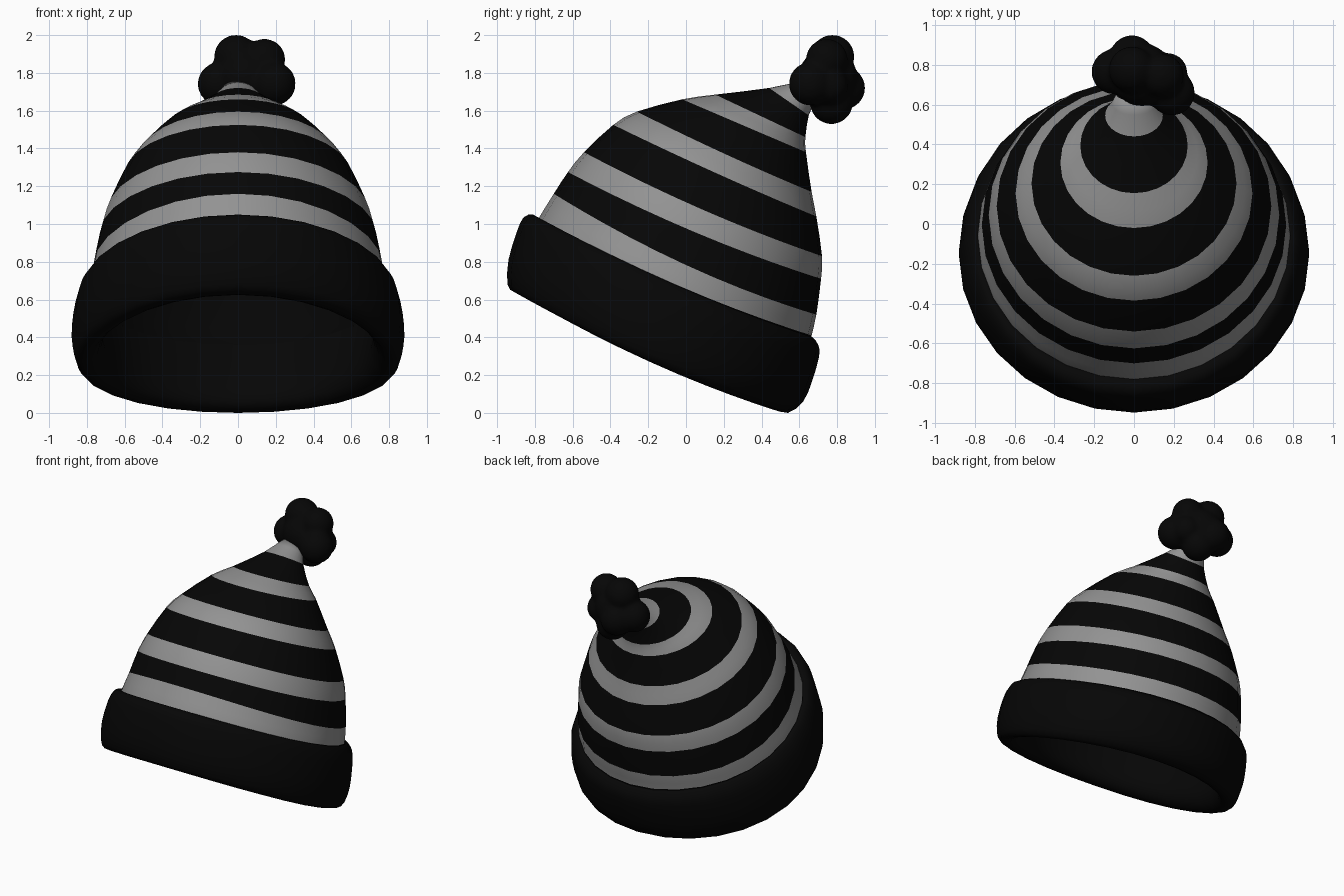
import bpy, bmesh, math

if "Cube" in bpy.data.objects:
    bpy.data.objects.remove(bpy.data.objects["Cube"])

N = 28  # sides of every ring


def material(name, c):
    m = bpy.data.materials.new(name)
    m.diffuse_color = (c, c, c, 1)
    m.use_nodes = True
    m.node_tree.nodes["Principled BSDF"].inputs["Base Color"].default_value = m.diffuse_color
    return m


black = material("black wool", 0.0018)
grey = material("grey wool", 0.29)


def finish(bm, name, mats):
    me = bpy.data.meshes.new(name)
    for f in bm.faces:
        f.smooth = True
    bm.to_mesh(me)
    bm.free()
    for m in mats:
        me.materials.append(m)
    ob = bpy.data.objects.new(name, me)
    bpy.context.collection.objects.link(ob)
    return ob


def refine(rings, k):
    """Catmull-Rom interpolation between the given rings."""
    out = []
    for i in range(len(rings) - 1):
        a, b, c, d = (rings[min(max(j, 0), len(rings) - 1)] for j in range(i - 1, i + 3))
        for s in range(k):
            t = s / k
            out.append([0.5 * (2 * q + (r - p) * t + (2 * p - 5 * q + 4 * r - u) * t * t
                               + (3 * q - p - 3 * r + u) * t ** 3)
                        for p, q, r, u in zip(a, b, c, d)])
    return out + [list(rings[-1])]


def loft(name, rings, mats, k=2, rule=None, cap=False, flip=False):
    """Ring = front y, front z, back y, back z, half width, sag of the sides."""
    bm = bmesh.new()
    loops = []
    for fy, fz, by, bz, w, sag in refine(rings, k):
        loop = []
        for i in range(N):
            a = 2 * math.pi * i / N
            c, s = math.cos(a), math.sin(a)
            loop.append(bm.verts.new((w * s, (fy + by) / 2 + c * (fy - by) / 2,
                                      (fz + bz) / 2 + c * (fz - bz) / 2 - sag * s * s)))
        loops.append(loop)
    for j in range(len(loops) - 1):
        for i in range(N):
            n = (i + 1) % N
            q = [loops[j][i], loops[j][n], loops[j + 1][n], loops[j + 1][i]]
            f = bm.faces.new(q[::-1] if flip else q)
            if rule:
                f.material_index = rule(j // k)
    if cap:
        bm.faces.new(loops[-1][::-1] if flip else loops[-1])
    bmesh.ops.recalc_face_normals(bm, faces=bm.faces)
    if name == "lining":  # seen from inside
        bmesh.ops.reverse_faces(bm, faces=bm.faces)
    return finish(bm, name, mats)


# striped crown: one ring at each stripe edge
crown = [(-0.79, 1.0, 0.66, 0.37, 0.785, 0.04),
         (-0.78, 1.03, 0.665, 0.41, 0.785, 0.04),
         (-0.70, 1.16, 0.69, 0.52, 0.765, 0.055),
         (-0.625, 1.275, 0.715, 0.71, 0.73, 0.035),
         (-0.54, 1.38, 0.72, 0.83, 0.69, 0.03),
         (-0.385, 1.525, 0.69, 1.04, 0.595, 0.01),
         (-0.26, 1.595, 0.665, 1.17, 0.515, 0.01),
         (-0.02, 1.66, 0.635, 1.38, 0.37, 0),
         (0.155, 1.685, 0.632, 1.46, 0.27, 0),
         (0.44, 1.72, 0.65, 1.575, 0.145, 0),
         (0.62, 1.76, 0.68, 1.64, 0.09, 0)]
loft("striped_crown", crown, [black, grey], rule=lambda seg: seg % 2, cap=True)

# thin dark lining just inside the crown
lining = [(fy + 0.016, fz - 0.01, by - 0.016, bz - 0.01, w - 0.016, sag)
          for fy, fz, by, bz, w, sag in crown[:10]]
loft("lining", lining, [black], cap=True)

# rolled cuff, from the crown over the outside and back in
cuff = [(-0.77, 1.02, 0.65, 0.40, 0.77, 0.04),
        (-0.81, 1.05, 0.67, 0.40, 0.80, 0.04),
        (-0.86, 1.035, 0.70, 0.36, 0.83, 0.04),
        (-0.895, 0.96, 0.705, 0.30, 0.86, 0.04),
        (-0.94, 0.81, 0.665, 0.16, 0.88, 0.03),
        (-0.945, 0.68, 0.62, 0.06, 0.875, 0.02),
        (-0.91, 0.64, 0.54, 0.0, 0.85, 0.045),
        (-0.84, 0.625, 0.46, 0.03, 0.775, 0.045),
        (-0.785, 0.68, 0.46, 0.10, 0.725, 0.04),
        (-0.77, 0.80, 0.52, 0.20, 0.725, 0.04),
        (-0.775, 0.99, 0.64, 0.36, 0.765, 0.04)]
loft("cuff", cuff, [black], flip=True)

# pompom made of round lobes melted together: x, y, z, radius
bm = bmesh.new()
for x, y, z, r in [(0.04, 0.75, 1.77, 0.16), (-0.01, 0.775, 1.885, 0.118),
                   (0.14, 0.745, 1.87, 0.112), (-0.10, 0.765, 1.742, 0.115),
                   (0.19, 0.66, 1.742, 0.117), (-0.01, 0.835, 1.72, 0.115),
                   (0.07, 0.77, 1.642, 0.115), (0.17, 0.76, 1.73, 0.10)]:
    new = bmesh.ops.create_icosphere(bm, subdivisions=3, radius=r)["verts"]
    bmesh.ops.translate(bm, verts=new, vec=(x, y, z))
pom = finish(bm, "pompom", [black])
rm = pom.modifiers.new("melt", "REMESH")
rm.mode = "VOXEL"
rm.voxel_size = 0.015
rm.use_smooth_shade = True
sm = pom.modifiers.new("soften", "SMOOTH")
sm.factor = 0.5
sm.iterations = 8
